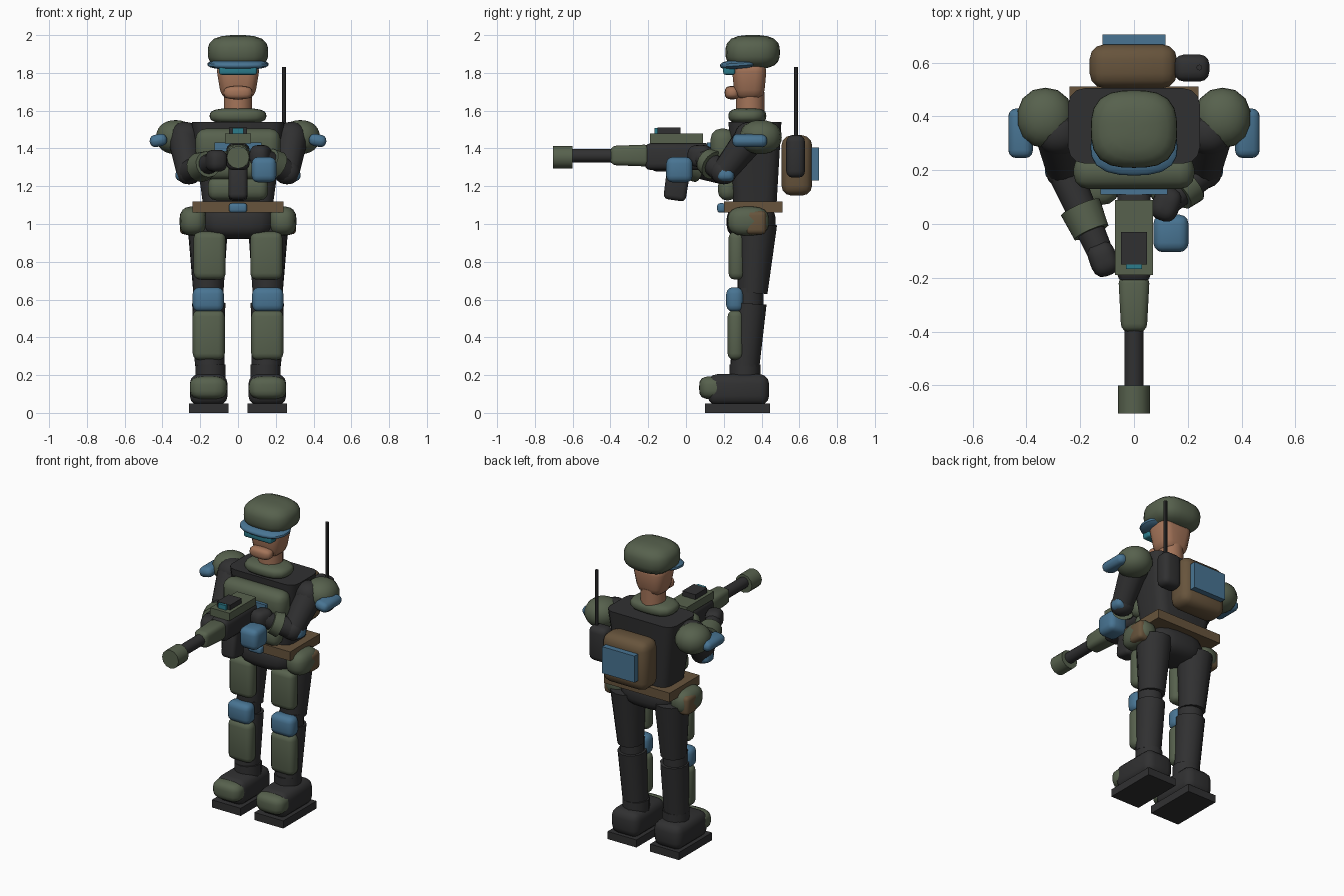
import bpy, bmesh, math
from mathutils import Vector, Matrix

if "Cube" in bpy.data.objects:
    bpy.data.objects.remove(bpy.data.objects["Cube"])


def mat(name, r, g, b):
    m = bpy.data.materials.new(name)
    m.diffuse_color = (r, g, b, 1)
    m.use_nodes = True
    m.node_tree.nodes["Principled BSDF"].inputs["Base Color"].default_value = m.diffuse_color
    return m


GREEN = mat("olive_green", .095, .12, .075)
DARK = mat("charcoal", .03, .03, .031)
BLUE = mat("steel_blue", .065, .175, .29)
TEAL = mat("teal_glass", .025, .2, .26)
SKIN = mat("skin", .37, .175, .10)
BROWN = mat("brown", .135, .088, .045)


def finish(bm, name, m, loc=(0, 0, 0), rot=(0, 0, 0), angle=40):
    me = bpy.data.meshes.new(name)
    bmesh.ops.recalc_face_normals(bm, faces=bm.faces)
    bm.to_mesh(me)
    bm.free()
    me.materials.append(m)
    ob = bpy.data.objects.new(name, me)
    bpy.context.collection.objects.link(ob)
    ob.location = loc
    ob.rotation_euler = [math.radians(a) for a in rot]
    bpy.context.view_layer.objects.active = ob
    for o in bpy.context.selected_objects:
        o.select_set(False)
    ob.select_set(True)
    bpy.ops.object.shade_smooth_by_angle(angle=math.radians(angle))
    return ob


def box(name, m, x, y, z, bevel=0, rot=(0, 0, 0), base=(1, 1), upright=False):
    """Box from ranges; base scales the bottom, upright bevels vertical edges only."""
    size = [b - a for a, b in (x, y, z)]
    mid = [(a + b) / 2 for a, b in (x, y, z)]
    bm = bmesh.new()
    bmesh.ops.create_cube(bm, size=1)
    for v in bm.verts:
        k = base if v.co.z < 0 else (1, 1)
        v.co = Vector((v.co.x * size[0] * k[0], v.co.y * size[1] * k[1], v.co.z * size[2]))
    if bevel:
        edges = [e for e in bm.edges
                 if not upright or abs(e.verts[0].co.z - e.verts[1].co.z) > .01]
        bmesh.ops.bevel(bm, geom=edges, offset=min(bevel, min(size) * .48) if not upright else bevel,
                        segments=3, profile=.5, affect='EDGES', clamp_overlap=True)
    return finish(bm, name, m, mid, rot)


def blob(name, m, c, half, n=3, rot=(0, 0, 0), seg=20):
    """Superellipsoid: a sphere pushed towards a box by exponent n."""
    bm = bmesh.new()
    bmesh.ops.create_uvsphere(bm, u_segments=seg, v_segments=12, radius=1)
    for v in bm.verts:
        k = sum(abs(a) ** n for a in v.co) ** (1 / n)
        v.co = Vector([a / k * h for a, h in zip(v.co, half)])
    return finish(bm, name, m, c, rot)


def rod(name, m, a, b, r1, r2, seg=14):
    """Tapered cylinder from point a to point b."""
    a, b = Vector(a), Vector(b)
    d = b - a
    bm = bmesh.new()
    q = d.to_track_quat('Z', 'Y').to_matrix().to_4x4()
    bmesh.ops.create_cone(bm, cap_ends=True, segments=seg, radius1=r1, radius2=r2,
                          depth=d.length, matrix=Matrix.Translation((a + b) / 2) @ q)
    return finish(bm, name, m)


# Legs, hips and shoulders, mirrored
for s, side in ((-1, "right"), (1, "left")):
    def n(part):
        return side + "_" + part

    def sx(a, b):
        return (a, b) if s > 0 else (-b, -a)

    box(n("boot_sole"), DARK, sx(.05, .26), (.10, .445), (0, .05))
    box(n("boot"), DARK, sx(.055, .255), (.115, .44), (.04, .205), .05)
    blob(n("toe_cap"), GREEN, (s * .157, .145, .133), (.098, .075, .06), 3.5)
    rod(n("ankle"), DARK, (s * .145, .312, .18), (s * .145, .312, .255), .082, .082)
    rod(n("shin"), DARK, (s * .15, .312, .25), (s * .155, .34, .58), .078, .088)
    box(n("shin_guard"), GREEN, sx(.07, .24), (.22, .305), (.28, .545), .035)
    rod(n("knee"), DARK, (s * .157, .335, .56), (s * .157, .335, .66), .075, .075)
    box(n("knee_pad"), BLUE, sx(.075, .24), (.213, .305), (.535, .665), .035)
    rod(n("thigh"), DARK, (s * .157, .352, .635), (s * .16, .375, 1.0), .08, .108)
    box(n("thigh_plate"), GREEN, sx(.065, .235), (.225, .31), (.705, .96), .035)
    blob(n("hip_pad"), GREEN, (s * .237, .33, 1.015), (.072, .11, .077), 2.8)
    box(n("hip_pouch"), BROWN, sx(.21, .308), (.315, .425), (.945, 1.07), .025)
    blob(n("shoulder_pad"), GREEN, (s * .33, .395, 1.46), (.105, .112, .09), 2.2, seg=14)
    box(n("shoulder_plate"), BLUE, sx(.375, .468), (.245, .43), (1.41, 1.475), .03, (0, s * 12, 0))
    # arm down to the elbow
    elbow = Vector((s * .26, .2, 1.275))
    blob(n("upper_arm_cap"), DARK, (s * .28, .34, 1.455), (.085, .085, .085), 2.2)
    rod(n("upper_arm"), DARK, (s * .285, .34, 1.455), elbow, .085, .066)
    blob(n("elbow"), DARK, elbow, (.068, .068, .065), 2.2)
    box(n("elbow_pad"), BLUE, sx(.25, .33), (.165, .255), (1.225, 1.305), .028, (0, s * -12, 0))
    # forearm, cuff and gloved hand on the weapon
    hand = Vector((-.115, -.13, 1.335)) if s < 0 else Vector((.12, .075, 1.36))
    rod(n("forearm"), DARK, elbow, hand, .066, .048)
    p, q = elbow.lerp(hand, .42), elbow.lerp(hand, .7)
    rod(n("forearm_guard"), GREEN, p, q, .08, .07)
    blob(n("hand"), DARK, hand, (.052, .065, .058), 3, (0, 0, -20 * s if s > 0 else 20))

# Pelvis, belt and torso
blob("pelvis", DARK, (0, .345, 1.01), (.19, .13, .09), 3)
box("belt", BROWN, (-.24, .24), (.20, .512), (1.06, 1.12))
box("belt_buckle", BLUE, (-.048, .048), (.165, .21), (1.06, 1.11), .015)
box("torso", DARK, (-.245, .245), (.225, .505), (1.11, 1.54), .06, base=(.76, .82), upright=True)
box("chest_plate", GREEN, (-.225, .225), (.13, .26), (1.33, 1.505), .055)
box("chest_panel", BLUE, (-.125, .125), (.11, .14), (1.385, 1.432))
box("abdomen_plate", GREEN, (-.16, .16), (.17, .27), (1.125, 1.25), .045)
box("abdomen_upper_plate", GREEN, (-.18, .18), (.16, .27), (1.235, 1.35), .045)

# Neck and head
blob("collar", GREEN, (0, .325, 1.572), (.15, .10, .042), 3)
rod("neck", SKIN, (0, .34, 1.58), (0, .34, 1.70), .076, .076)
box("head", SKIN, (-.12, .12), (.24, .43), (1.655, 1.86), .055, base=(.72, .8))
blob("jaw", SKIN, (0, .245, 1.695), (.076, .04, .035), 3)
blob("helmet", GREEN, (0, .353, 1.91), (.16, .144, .09), 2.9, seg=24)
blob("helmet_brim", BLUE, (0, .285, 1.845), (.162, .105, .026), 2.6, (4, 0, 0))
box("visor", TEAL, (-.1, .1), (.197, .26), (1.79, 1.84), .012)

# Backpack, radio and antenna
box("backpack", BROWN, (-.165, .16), (.505, .668), (1.15, 1.47), .055)
box("backpack_panel", BLUE, (-.118, .118), (.66, .705), (1.23, 1.405))
box("radio", DARK, (.15, .28), (.53, .63), (1.245, 1.47), .035)
rod("antenna", DARK, (.243, .582, 1.44), (.243, .582, 1.83), .011, .011, 8)

# Weapon
rod("muzzle", GREEN, (0, -.705, 1.353), (0, -.60, 1.353), .06, .06, 12)
rod("barrel", DARK, (0, -.61, 1.362), (0, -.36, 1.362), .036, .036, 12)
bm_rot = (90, 0, 0)
hg = box("handguard", GREEN, (-.057, .057), (-.40, -.19), (1.305, 1.42), .03)
for v in hg.data.vertices:  # narrow the front end
    if v.co.y < -.03:
        v.co.x *= .86
        v.co.z *= .9
box("receiver", DARK, (-.062, .062), (-.22, .14), (1.285, 1.428), .035)
box("top_rail", GREEN, (-.07, .07), (-.19, .09), (1.427, 1.478))
box("sight", DARK, (-.048, .048), (-.15, -.03), (1.475, 1.51))
box("sight_lens", TEAL, (-.03, .03), (-.167, -.145), (1.477, 1.508))
box("magazine", DARK, (-.05, .05), (-.11, .015), (1.125, 1.33), .025, (-8, 0, 0), (1, .95))
box("ammo_box", BLUE, (.072, .203), (-.105, .035), (1.22, 1.355), .035)
